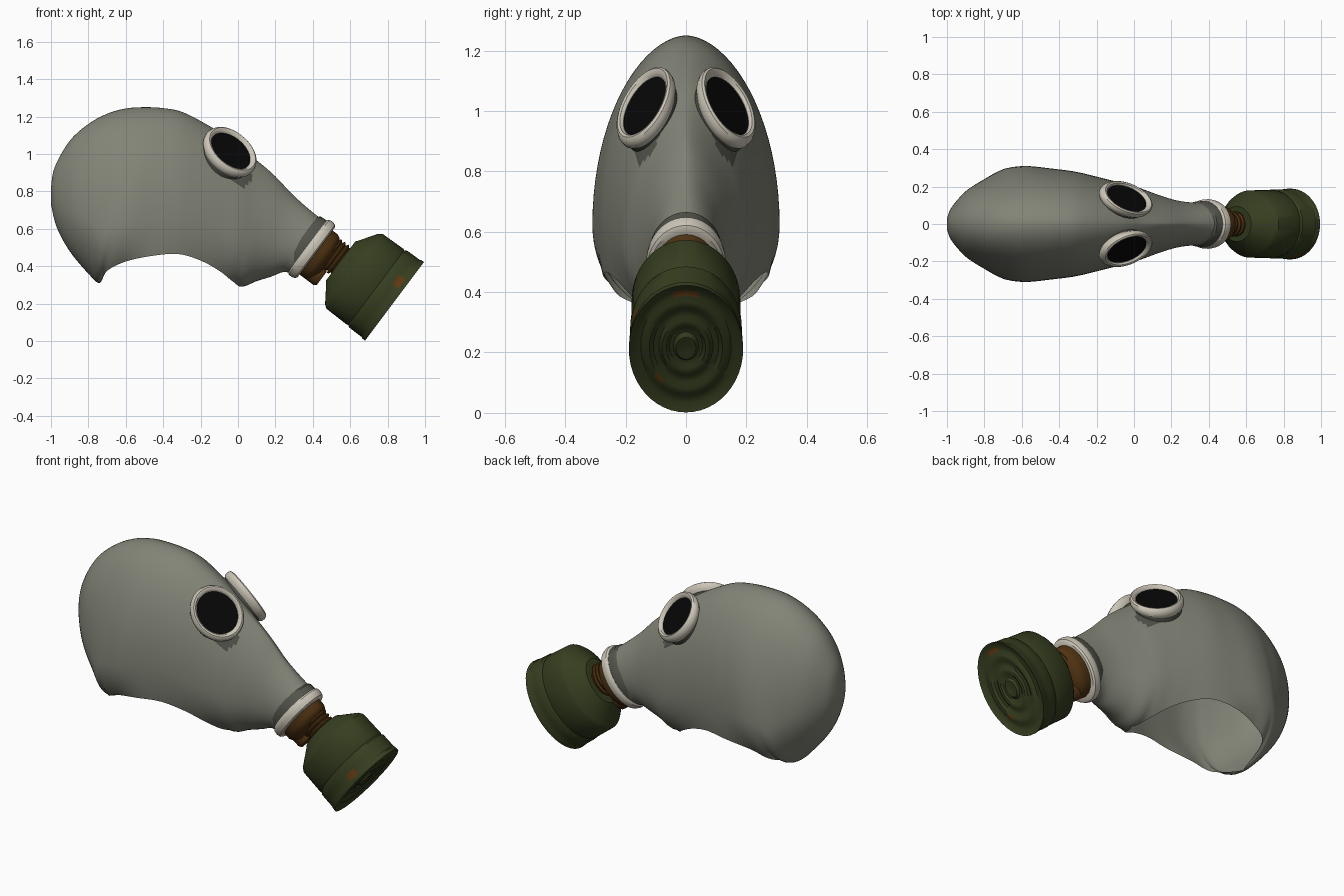
import bpy, bmesh, math
from mathutils import Matrix, Vector

if "Cube" in bpy.data.objects:
    bpy.data.objects.remove(bpy.data.objects["Cube"])

SQUASH = 0.72   # every round part is narrower across y


def material(name, rgb):
    m = bpy.data.materials.new(name)
    m.diffuse_color = (*rgb, 1)
    m.use_nodes = True
    m.node_tree.nodes["Principled BSDF"].inputs["Base Color"].default_value = m.diffuse_color
    return m


RUBBER = material("grey rubber", (0.225, 0.232, 0.185))
SHADE = material("dark grey rubber", (0.085, 0.088, 0.07))
WHITE = material("off white metal", (0.60, 0.56, 0.47))
GLASS = material("black glass", (0.002, 0.002, 0.002))
GREEN = material("olive green paint", (0.036, 0.048, 0.014))
BROWN = material("brown metal", (0.078, 0.032, 0.006))
RUST = material("orange rust", (0.11, 0.04, 0.006))


def finish(name, bm, mats, angle=35):
    bmesh.ops.remove_doubles(bm, verts=bm.verts, dist=0.0004)
    bmesh.ops.recalc_face_normals(bm, faces=bm.faces)
    me = bpy.data.meshes.new(name)
    bm.to_mesh(me)
    bm.free()
    for m in mats:
        me.materials.append(m)
    ob = bpy.data.objects.new(name, me)
    bpy.context.collection.objects.link(ob)
    bpy.ops.object.select_all(action='DESELECT')
    ob.select_set(True)
    bpy.context.view_layer.objects.active = ob
    bpy.ops.object.shade_smooth_by_angle(angle=math.radians(angle))
    return ob


def lathe(name, profile, matrix, mats, rule=None, seg=48, closed=False):
    """Turn (radius, height) points about local z, then place with matrix."""
    bm = bmesh.new()
    rows = []
    for r, h in profile:
        rows.append([bm.verts.new(matrix @ Vector((r * math.cos(a), r * math.sin(a), h)))
                     for a in (2 * math.pi * k / seg for k in range(seg))])
    if closed:
        rows.append(rows[0])
    for j in range(len(rows) - 1):
        for k in range(seg):
            n = (k + 1) % seg
            f = bm.faces.new((rows[j][k], rows[j][n], rows[j + 1][n], rows[j + 1][k]))
            if rule:
                f.material_index = rule(j, k)
    return finish(name, bm, mats)


def spline(rows, steps):
    """Smooth in-between rows through a list of equal-length tuples."""
    out = []
    n = len(rows)
    for i in range(n - 1):
        p = [rows[max(0, min(n - 1, i + d))] for d in (-1, 0, 1, 2)]
        for s in range(steps):
            t = s / steps
            out.append([0.5 * (2 * b + (c - a) * t + (2 * a - 5 * b + 4 * c - d) * t * t
                               + (3 * b - a - 3 * c + d) * t ** 3) for a, b, c, d in zip(*p)])
    out.append(list(rows[-1]))
    return out


# Hood: top x,z / bottom x,z / half width / bottom opening half width /
# height of widest point (0 top, 1 bottom) / pinch of the upper half
SECTIONS = [
    (-1.00, 0.82, -1.00, 0.73, 0.03, 0, 0.5, 1),
    (-0.98, 0.93, -0.97, 0.61, 0.09, 0, 0.55, 1),
    (-0.90, 1.07, -0.90, 0.48, 0.175, 0, 0.6, 1),
    (-0.80, 1.16, -0.80, 0.36, 0.24, 0, 0.65, 1),
    (-0.70, 1.215, -0.74, 0.31, 0.28, 0, 0.7, 1.03),
    (-0.60, 1.243, -0.70, 0.375, 0.30, 0.20, 0.73, 1.06),
    (-0.50, 1.25, -0.60, 0.425, 0.31, 0.25, 0.76, 1.1),
    (-0.40, 1.245, -0.46, 0.455, 0.297, 0.275, 0.76, 1.1),
    (-0.30, 1.225, -0.32, 0.465, 0.28, 0.26, 0.75, 1.1),
    (-0.18, 1.165, -0.20, 0.43, 0.252, 0.22, 0.73, 1.1),
    (-0.06, 1.09, -0.10, 0.375, 0.225, 0.17, 0.7, 1.15),
    (0.04, 1.01, -0.03, 0.32, 0.205, 0.10, 0.66, 1.25),
    (0.12, 0.95, 0.02, 0.29, 0.182, 0, 0.64, 1.35),
    (0.20, 0.88, 0.10, 0.32, 0.152, 0, 0.62, 1.35),
    (0.30, 0.775, 0.18, 0.345, 0.125, 0, 0.58, 1.25),
    (0.42, 0.672, 0.24, 0.368, 0.114, 0, 0.52, 1.05),
    (0.491, 0.626, 0.293, 0.362, 0.119, 0, 0.5, 1),
]


def hood_section(tx, tz, bx, bz, w, e, c, p):
    e = min(max(e, 0), w * 0.98)
    half = []
    for i in range(21):
        t = math.pi / 2 * i / 20
        half.append((w * math.sin(t) ** p, c * (1 - math.cos(t))))
    umax = math.acos(e / w)
    for i in range(1, 13):
        u = umax * i / 12
        half.append((w * math.cos(u), c + (1 - c) * math.sin(u) / math.sin(umax)))
    line = [(-y, s) for y, s in reversed(half)] + half[1:]
    return [Vector((tx + (bx - tx) * s, y, tz + (bz - tz) * s)) for y, s in line]


bm = bmesh.new()
rows = [[bm.verts.new(v) for v in hood_section(*s)] for s in spline(SECTIONS, 5)]
for a, b in zip(rows, rows[1:]):
    for k in range(len(a) - 1):
        f = bm.faces.new((a[k], a[k + 1], b[k + 1], b[k]))
        m = f.calc_center_median()
        # dark stain on the cheek right below each eye
        if (Vector((m.x, abs(m.y), m.z)) - Vector((0.025, 0.15, 0.895))).length < 0.07:
            f.material_index = 1
bm.faces.new(rows[0])
finish("hood", bm, [RUBBER, SHADE], 60)

# Eyepieces: squashed discs looking forward, up and outward
for side, word in ((1, "left"), (-1, "right")):
    place = (Matrix.Diagonal((1, SQUASH * side, 1, 1))
             @ Matrix.Translation((-0.041, 0.187, 1.013))
             @ Vector((0.52, 0.60, 0.61)).to_track_quat('Z', 'Y').to_matrix().to_4x4())
    lathe(word + "_eye_collar", [(0.150, -0.01), (0.142, -0.03), (0.142, -0.11)], place, [SHADE])
    lathe(word + "_eye_ring",
          [(0.120, -0.03), (0.148, -0.034), (0.158, -0.02), (0.160, 0.0), (0.154, 0.016),
           (0.144, 0.023), (0.132, 0.019), (0.122, 0.006)], place, [WHITE], closed=True)
    lathe(word + "_eye_lens", [(0, 0.007), (0.126, 0.004)], place, [GLASS])

# Filter axis frame: local x is up the filter face, local z points out of it
AXIS = Matrix(((0.6, 0, 0.8, 0.837), (0, SQUASH, 0, 0), (0.8, 0, -0.6, 0.212), (0, 0, 0, 1)))
SNOUT = AXIS @ Matrix.Translation((-0.042, 0, -0.002))

# Snout clamp and valve housing
lathe("snout_band", [(0.155, -0.60), (0.168, -0.585), (0.171, -0.54)], SNOUT, [SHADE])
lathe("snout_ring", [(0.14, -0.548), (0.172, -0.548), (0.182, -0.538), (0.184, -0.518),
                     (0.178, -0.498), (0.165, -0.49), (0.14, -0.49)], SNOUT, [WHITE], closed=True)
lathe("valve_housing", [(0, -0.53), (0.146, -0.53), (0.146, -0.455), (0.135, -0.435),
                        (0.09, -0.41), (0, -0.405)], SNOUT, [BROWN])
lathe("outlet_valve", [(0.055, -0.50), (0.055, -0.40), (0.045, -0.385), (0, -0.385)],
      AXIS @ Matrix.Translation((-0.135, 0, 0)), [BROWN], seg=24)

# Threaded neck
thread = [(0.09, -0.46)]
for i in range(4):
    a = -0.435 + i * 0.024
    thread += [(0.082, a), (0.094, a + 0.007), (0.094, a + 0.014), (0.082, a + 0.021)]
lathe("threaded_neck", thread, AXIS, [BROWN], seg=32)


# Filter canister with stepped rim, pressed rings in the face, and rust chips
def rust(j, k):
    chips = {8: (38, 39), 12: (46, 47, 0, 1), 14: (29, 30)}
    return int(k in chips.get(j, ()))


lathe("filter_canister",
      [(0, -0.36), (0.13, -0.36), (0.15, -0.345), (0.235, -0.288), (0.25, -0.268),
       (0.253, -0.13), (0.249, -0.122), (0.257, -0.112), (0.258, -0.065), (0.258, -0.025),
       (0.262, -0.02), (0.263, 0), (0.234, -0.014), (0.208, -0.015),
       (0.19, -0.006), (0.168, -0.006), (0.150, -0.016), (0.124, -0.016), (0.11, -0.008),
       (0.09, -0.008), (0.076, -0.016), (0.058, -0.016), (0.046, -0.003), (0.03, -0.003),
       (0, -0.01)], AXIS, [GREEN, RUST], rust)
